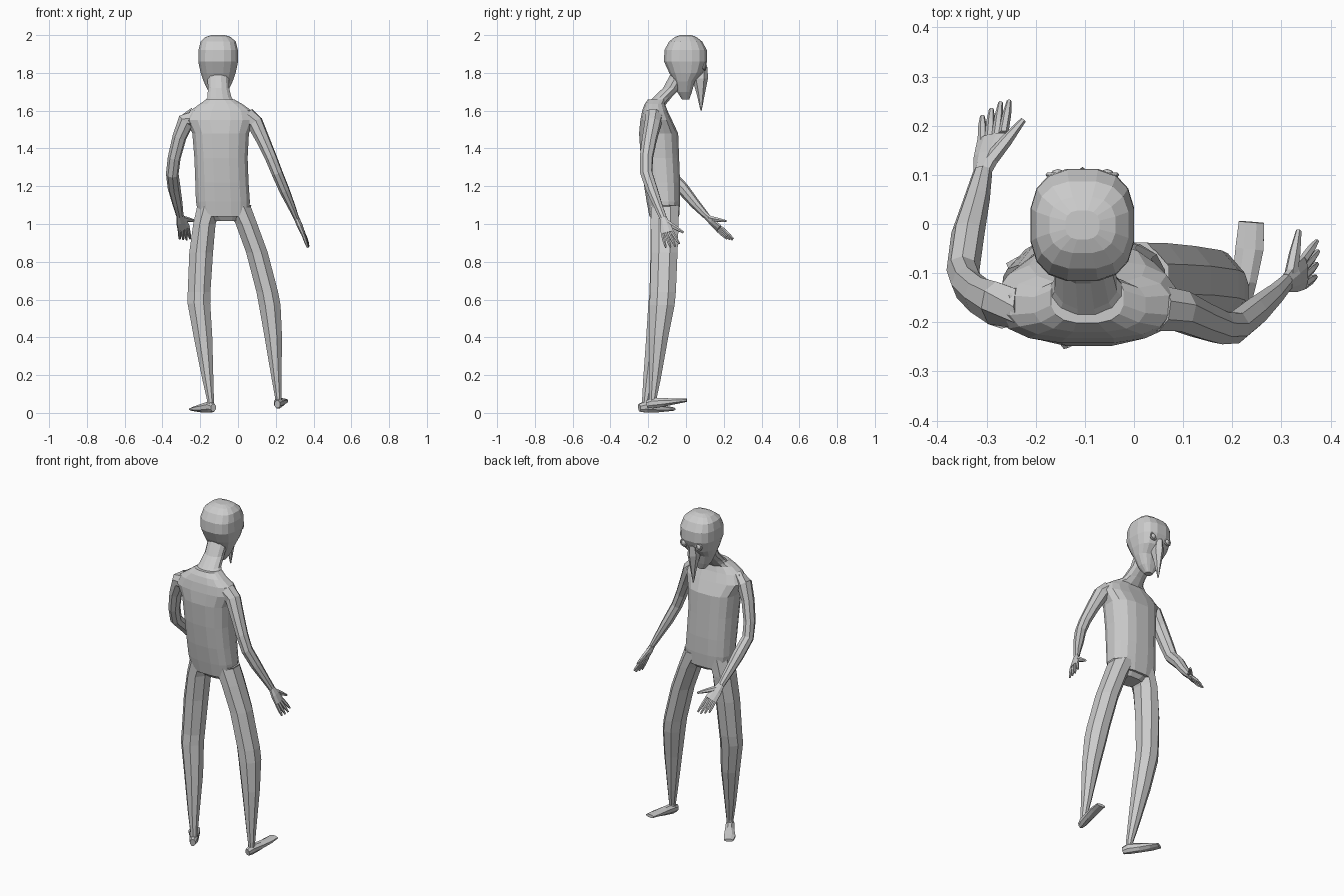
import bpy, bmesh
from math import cos, sin, pi, copysign
from mathutils import Vector as V


def loft(name, rings, n=8, ref=None, power=1.0):
    """Skin rings (x, y, z, half_u, half_v). ref=None keeps rings horizontal;
    otherwise rings follow the path with half_u along ref."""
    bm = bmesh.new()
    pts = [V(r[:3]) for r in rings]
    loops = []
    for i, r in enumerate(rings):
        u, v = V((1, 0, 0)), V((0, 1, 0))
        if ref:
            t = (pts[min(i + 1, len(pts) - 1)] - pts[max(i - 1, 0)]).normalized()
            u = V(ref)
            u = (u - t * u.dot(t)).normalized()
            v = t.cross(u)
        loop = []
        for k in range(n):
            a = 2 * pi * (k + 0.5) / n
            c, s = cos(a), sin(a)
            c = copysign(abs(c) ** power, c)
            s = copysign(abs(s) ** power, s)
            loop.append(bm.verts.new(pts[i] + u * r[3] * c + v * r[4] * s))
        loops.append(loop)
    for a, b in zip(loops, loops[1:]):
        for k in range(n):
            bm.faces.new((a[k], a[(k + 1) % n], b[(k + 1) % n], b[k]))
    bm.faces.new(loops[0])
    bm.faces.new(loops[-1])
    bmesh.ops.recalc_face_normals(bm, faces=bm.faces)
    me = bpy.data.meshes.new(name)
    bm.to_mesh(me)
    bm.free()
    ob = bpy.data.objects.new(name, me)
    bpy.context.collection.objects.link(ob)
    return ob


# Torso and neck
loft("torso", [
    (-.075, -.115, 1.04, .135, .08),
    (-.08, -.12, 1.12, .145, .09),
    (-.085, -.128, 1.22, .143, .098),
    (-.09, -.138, 1.35, .143, .103),
    (-.092, -.145, 1.48, .152, .105),
    (-.095, -.158, 1.55, .185, .085),
    (-.09, -.165, 1.60, .165, .068),
    (-.09, -.165, 1.635, .115, .055),
    (-.095, -.150, 1.66, .075, .052)], n=16, power=.75)
loft("neck", [
    (-.092, -.162, 1.63, .095, .055),
    (-.098, -.125, 1.67, .066, .05),
    (-.103, -.075, 1.72, .058, .048),
    (-.105, -.035, 1.79, .06, .05)], n=12)

# Head with tapering jaw
loft("head", [
    (-.105, -.002, 1.66, .022, .02),
    (-.105, -.008, 1.70, .052, .04),
    (-.105, -.008, 1.755, .078, .056),
    (-.105, .0, 1.80, .094, .09),
    (-.105, -.002, 1.86, .107, .116),
    (-.105, -.002, 1.92, .106, .114),
    (-.105, -.002, 1.965, .095, .09),
    (-.105, -.002, 1.99, .068, .058),
    (-.105, -.002, 2.0, .035, .03)], n=16, power=.75)

# Long pointed nose hanging over the face
loft("nose", [
    (-.105, .078, 1.83, .022, .036),
    (-.105, .074, 1.77, .034, .042),
    (-.105, .078, 1.69, .018, .022),
    (-.105, .08, 1.60, .003, .003)], n=6)

# Eyes: ring lids with a ball inside
for side, s in (("left", -1), ("right", 1)):
    x = -.105 + s * .05
    bpy.ops.mesh.primitive_torus_add(location=(x, .1, 1.835), rotation=(pi / 2, 0, 0),
                                     major_radius=.02, minor_radius=.005,
                                     major_segments=12, minor_segments=5)
    bpy.context.object.name = side + "_eyelid"
    bpy.ops.mesh.primitive_uv_sphere_add(segments=10, ring_count=6, radius=.017,
                                         location=(x, .095, 1.835))
    bpy.context.object.name = side + "_eye"

# Arms
loft("left_arm", [
    (-.225, -.165, 1.565, .05, .055),
    (-.275, -.165, 1.545, .045, .05),
    (-.31, -.15, 1.46, .036, .043),
    (-.338, -.125, 1.35, .033, .04),
    (-.348, -.095, 1.265, .033, .036),
    (-.338, -.02, 1.19, .034, .033),
    (-.32, .05, 1.105, .027, .026),
    (-.308, .105, 1.045, .02, .018)], ref=(1, .3, .3))
loft("right_arm", [
    (.045, -.17, 1.565, .05, .055),
    (.09, -.175, 1.535, .045, .045),
    (.135, -.195, 1.44, .04, .036),
    (.175, -.21, 1.35, .036, .032),
    (.207, -.21, 1.27, .034, .03),
    (.245, -.18, 1.18, .032, .028),
    (.285, -.145, 1.09, .024, .02),
    (.31, -.12, 1.03, .02, .014)], ref=(.2, 1, 0))


def hand(side, wrist, knuckles, tips, thumb, across):
    """Palm, four fingers spread between end points, and a thumb."""
    k0, k1, t0, t1 = map(V, (*knuckles, *tips))
    w, mid, th = V(wrist), (k0 + k1) / 2, V(thumb)
    loft(side + "_palm", [(*w, .02, .015),
                          (*w.lerp(mid, .45), .031, .016),
                          (*mid, .037, .012)], ref=across)
    for i, stretch in enumerate((.9, 1, 1.08, 1)):
        a, b = k0.lerp(k1, i / 3), t0.lerp(t1, i / 3)
        b = a + (b - a) * stretch
        a = a.lerp(mid, .15)
        loft(f"{side}_finger_{i + 1}", [(*a, .010, .010), (*a.lerp(b, .6), .009, .009),
                                        (*b, .005, .005)], n=6, ref=across)
    base = w.lerp(k1, .25)
    loft(side + "_thumb", [(*base, .016, .014), (*base.lerp(th, .5), .013, .012),
                           (*th, .006, .006)], n=6, ref=across)


hand("left", (-.308, .105, 1.045), ((-.312, .165, .965), (-.262, .185, .985)),
     ((-.308, .225, .915), (-.254, .25, .922)), (-.225, .212, 1.015), (1, .4, .3))
hand("right", (.31, -.12, 1.03), ((.345, -.128, .945), (.343, -.07, .96)),
     ((.372, -.105, .868), (.372, -.035, .895)), (.335, -.014, .955), (0, 1, .2))

# Legs
loft("left_leg", [
    (-.15, -.115, 1.10, .07, .08),
    (-.178, -.115, 1.0, .064, .08),
    (-.195, -.12, .85, .068, .074),
    (-.206, -.132, .64, .065, .066),
    (-.207, -.14, .58, .065, .064),
    (-.185, -.16, .4, .053, .055),
    (-.16, -.195, .18, .032, .034),
    (-.146, -.212, .07, .02, .022),
    (-.145, -.215, .02, .02, .022)])
loft("right_leg", [
    (.0, -.112, 1.10, .07, .08),
    (.045, -.113, 1.0, .062, .08),
    (.1, -.115, .85, .062, .076),
    (.155, -.122, .64, .062, .074),
    (.168, -.127, .57, .062, .072),
    (.187, -.145, .4, .05, .055),
    (.204, -.165, .18, .028, .034),
    (.213, -.175, .08, .018, .022),
    (.213, -.176, .04, .018, .022)])

# Crotch bridging the thighs
loft("pelvis", [(-.065, -.115, 1.10, .14, .08), (-.07, -.115, 1.05, .12, .075),
                (-.06, -.115, 1.015, .075, .05)], n=12, power=.75)

# Feet, wedge shaped
loft("left_foot", [
    (-.13, -.247, .027, .016, .022),
    (-.145, -.215, .032, .025, .032),
    (-.18, -.16, .026, .028, .026),
    (-.215, -.11, .022, .034, .016),
    (-.238, -.068, .02, .027, .009)], ref=(.85, .5, 0))
loft("right_foot", [
    (.208, -.207, .045, .016, .022),
    (.213, -.175, .052, .024, .03),
    (.225, -.115, .056, .027, .024),
    (.235, -.05, .062, .031, .015),
    (.239, .004, .067, .028, .009)], ref=(1, -.15, 0))
